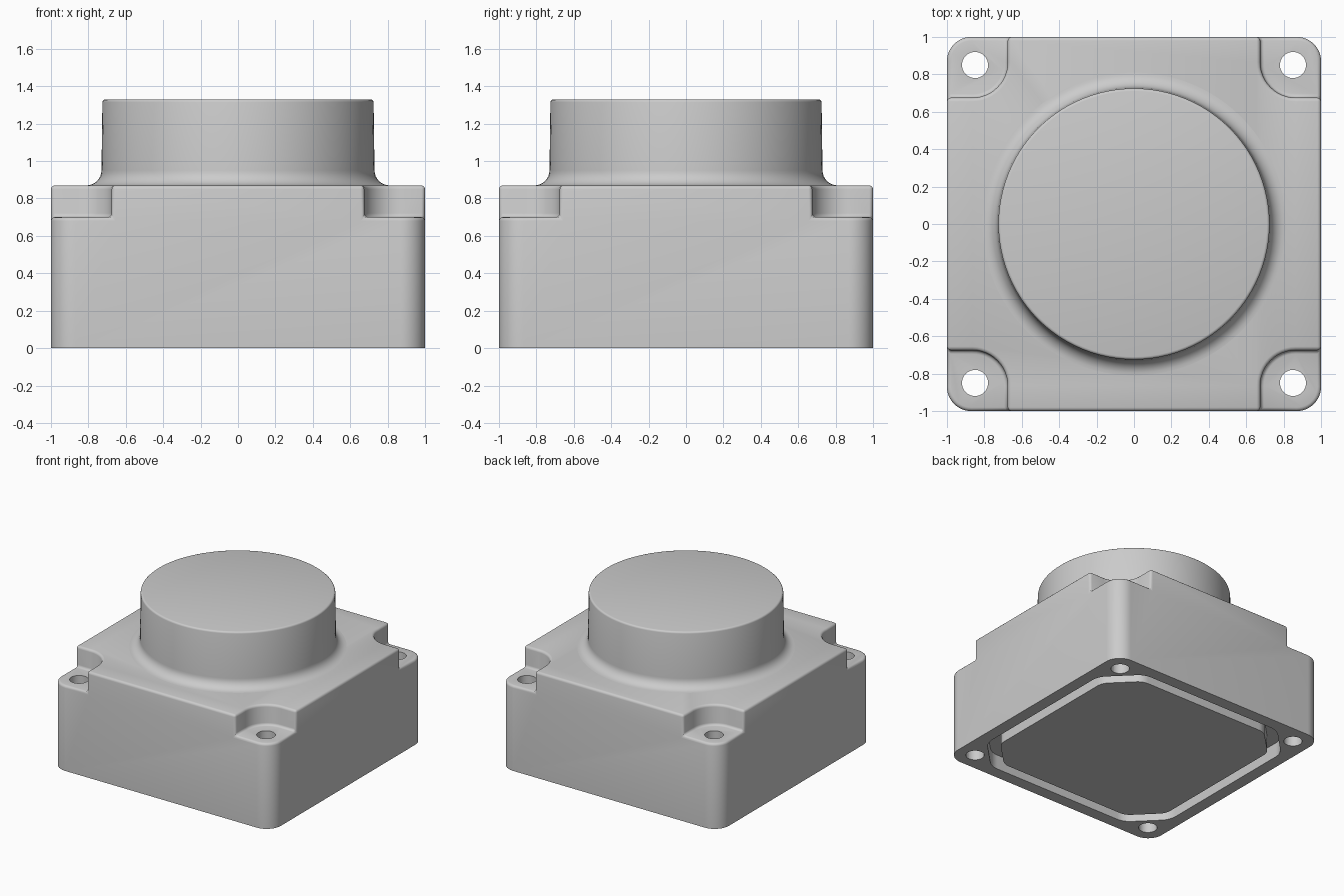
import bpy, bmesh, math

if "Cube" in bpy.data.objects:
    bpy.data.objects.remove(bpy.data.objects["Cube"], do_unlink=True)

grey = bpy.data.materials.new("light_grey")
grey.use_nodes = True
colour = (0.6, 0.6, 0.6, 1)
grey.diffuse_color = colour
grey.node_tree.nodes["Principled BSDF"].inputs["Base Color"].default_value = colour

HOLE, FLOOR, TOP, BOSS_TOP = 0.85, 0.70, 0.87, 1.33


def add_object(name, bm):
    bmesh.ops.recalc_face_normals(bm, faces=bm.faces)
    mesh = bpy.data.meshes.new(name)
    bm.to_mesh(mesh)
    bm.free()
    mesh.materials.append(grey)
    ob = bpy.data.objects.new(name, mesh)
    bpy.context.collection.objects.link(ob)
    return ob


def arc(cx, cy, r, start, end, steps):
    angles = [math.radians(start + (end - start) * i / steps) for i in range(steps + 1)]
    return [(cx + r * math.cos(a), cy + r * math.sin(a)) for a in angles]


def prism(name, outline, z0, z1):
    bm = bmesh.new()
    base = bm.faces.new([bm.verts.new((x, y, z0)) for x, y in outline])
    top = bmesh.ops.extrude_face_region(bm, geom=[base])["geom"]
    bmesh.ops.translate(bm, vec=(0, 0, z1 - z0),
                        verts=[v for v in top if isinstance(v, bmesh.types.BMVert)])
    return add_object(name, bm)


def four_corners(outline):
    """Repeat one corner's points around the centre."""
    pts = []
    for _ in range(4):
        pts += outline
        outline = [(-y, x) for x, y in outline]
    return pts


def cut(target, cutter):
    mod = target.modifiers.new("cut", "BOOLEAN")
    mod.operation, mod.solver, mod.object = "DIFFERENCE", "EXACT", cutter
    bpy.context.view_layer.objects.active = target
    bpy.ops.object.modifier_apply(modifier=mod.name)
    bpy.data.objects.remove(cutter, do_unlink=True)


def smooth(ob):
    bpy.ops.object.select_all(action="DESELECT")
    ob.select_set(True)
    bpy.context.view_layer.objects.active = ob
    bpy.ops.object.shade_smooth_by_angle(angle=math.radians(35))


def gasket_outline(side, diagonal, r):
    """Square with cut, rounded corners."""
    d = diagonal - side
    k = r * math.tan(math.radians(22.5))
    corner = arc(side - r, d - k, r, 0, 45, 6) + arc(d - k, side - r, r, 45, 90, 6)
    return four_corners(corner)


# Square housing with rounded corners
housing = prism("housing", four_corners(arc(0.87, 0.87, 0.13, 0, 90, 12)), 0, TOP)

# Stepped pocket at each corner
pocket = [(1.2, 1.2), (0.675, 1.2)] + arc(0.865, 0.865, 0.19, 180, 270, 12) + [(1.2, 0.675)]
for sx in (1, -1):
    for sy in (1, -1):
        cut(housing, prism("pocket_cutter", [(x * sx, y * sy) for x, y in pocket], FLOOR, 1.2))

# Soften the upper edges
bm = bmesh.new()
bm.from_mesh(housing.data)
bmesh.ops.remove_doubles(bm, verts=bm.verts, dist=0.0001)
edges = [e for e in bm.edges
         if min(v.co.z for v in e.verts) > FLOOR - 0.01
         and e.calc_face_angle(0) > math.radians(40)]
bmesh.ops.bevel(bm, geom=edges, offset=0.02, segments=3, profile=0.5, affect="EDGES")
bm.to_mesh(housing.data)
bm.free()

# Screw holes
for sx in (1, -1):
    for sy in (1, -1):
        cut(housing, prism("hole_cutter", arc(HOLE * sx, HOLE * sy, 0.07, 0, 345, 23), -0.2, 1.2))

# Gasket groove in the underside
groove = prism("groove_cutter", gasket_outline(0.90, 1.55, 0.15), -0.1, 0.12)
cut(groove, prism("groove_core", gasket_outline(0.815, 1.41, 0.12), -0.2, 0.3))
cut(housing, groove)
smooth(housing)

# Round boss with a flared foot
profile = [(0, TOP - 0.01), (0.81, TOP - 0.01)]
profile += [(x, z) for x, z in arc(0.81, TOP + 0.08, 0.08, 270, 180, 8)]
profile += arc(0.71, BOSS_TOP - 0.015, 0.015, 0, 90, 3) + [(0, BOSS_TOP)]
bm = bmesh.new()
verts = [bm.verts.new((x, 0, z)) for x, z in profile]
wire = [bm.edges.new(pair) for pair in zip(verts, verts[1:])]
bmesh.ops.spin(bm, geom=verts + wire, cent=(0, 0, 0), axis=(0, 0, 1),
               angle=math.tau, steps=96, use_duplicate=False)
bmesh.ops.remove_doubles(bm, verts=bm.verts, dist=0.0001)
smooth(add_object("round_boss", bm))
